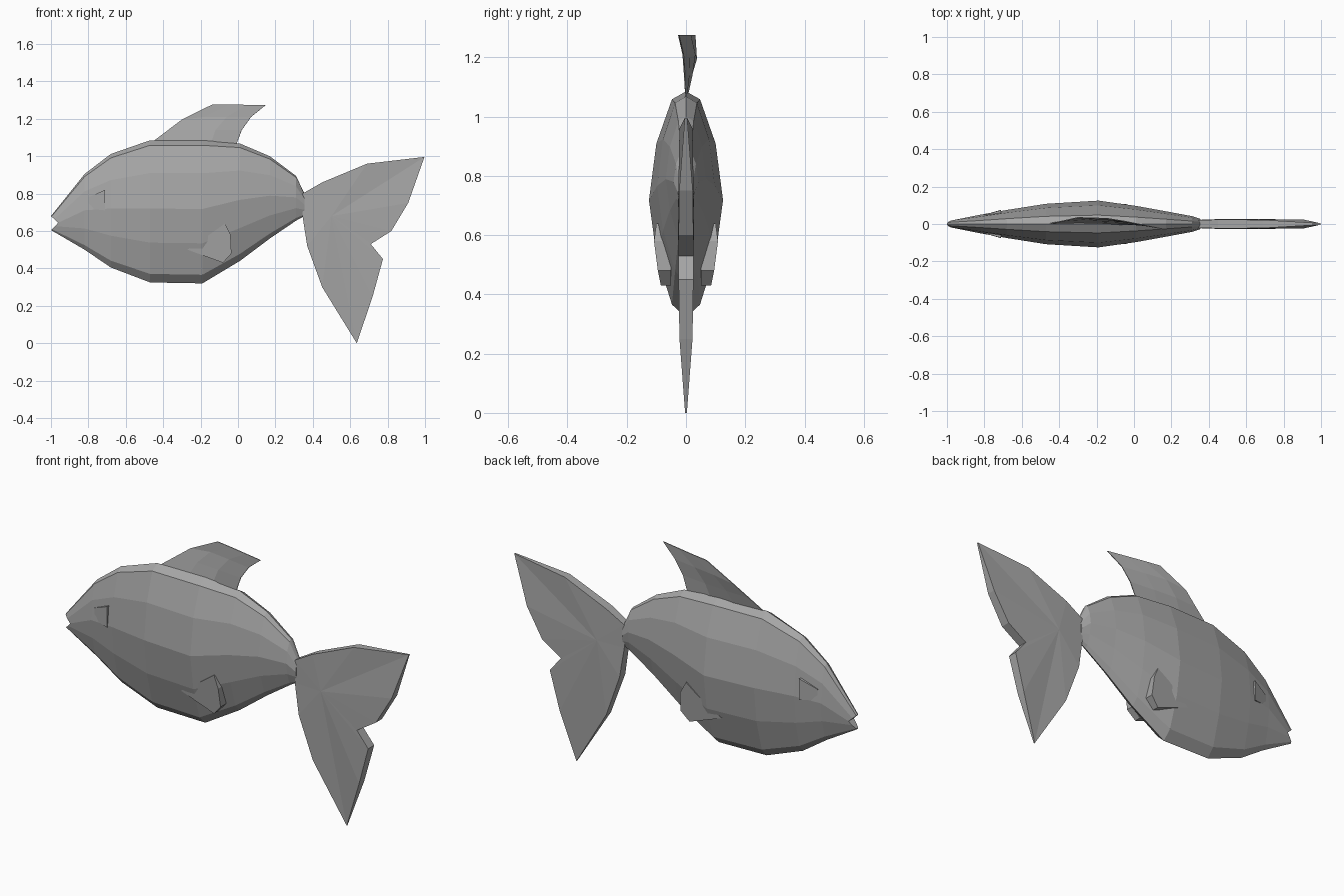
import bpy
import bmesh

cube = bpy.data.objects.get("Cube")
if cube:
    bpy.data.objects.remove(cube, do_unlink=True)

grey = bpy.data.materials.new("plain grey")
grey.use_nodes = True
GREY = (0.38, 0.38, 0.38, 1.0)
grey.diffuse_color = GREY
grey.node_tree.nodes["Principled BSDF"].inputs["Base Color"].default_value = GREY


def make(name, verts, faces):
    """Flat-shaded object with consistent outward normals."""
    bm = bmesh.new()
    vs = [bm.verts.new(v) for v in verts]
    for f in faces:
        bm.faces.new([vs[i] for i in f])
    bmesh.ops.recalc_face_normals(bm, faces=bm.faces[:])
    mesh = bpy.data.meshes.new(name)
    bm.to_mesh(mesh)
    bm.free()
    mesh.materials.append(grey)
    ob = bpy.data.objects.new(name, mesh)
    bpy.context.collection.objects.link(ob)
    return ob


def slab(name, outline, inner_y, side):
    """Prism from (x, z, outer y) points back to a flat inner plane."""
    n = len(outline)
    verts = [(x, side * y, z) for x, z, y in outline]
    verts += [(x, side * inner_y, z) for x, z, y in outline]
    faces = [range(n), range(2 * n - 1, n - 1, -1)]
    faces += [(i, (i + 1) % n, n + (i + 1) % n, n + i) for i in range(n)]
    return make(name, verts, faces)


# Body: one twelve-sided section lofted along x (x, top, bottom, half width)
half = [(0, 1), (0.38, 0.965), (0.8, 0.77), (1, 0.52), (0.8, 0.28), (0.38, 0.06), (0, 0)]
section = half + [(-w, t) for w, t in half[-2:0:-1]]
stations = [(-0.96, 0.68, 0.605, 0.022), (-0.82, 0.905, 0.50, 0.05), (-0.68, 1.012, 0.405, 0.075),
            (-0.47, 1.085, 0.325, 0.108), (-0.19, 1.085, 0.32, 0.125), (0.01, 1.068, 0.44, 0.097),
            (0.17, 1.0, 0.56, 0.068), (0.31, 0.895, 0.655, 0.042), (0.355, 0.80, 0.68, 0.027)]
N = len(section)
verts = []
for k, (x, top, bottom, width) in enumerate(stations):
    for w, t in section:
        # The first ring runs forward at both lips, leaving the mouth notch
        lip = 0.04 * abs(2 * t - 1) if k == 0 else 0
        verts.append((x - lip, w * width, bottom + t * (top - bottom)))
faces = [(k * N + i, k * N + (i + 1) % N, (k + 1) * N + (i + 1) % N, (k + 1) * N + i)
         for k in range(len(stations) - 1) for i in range(N)]
faces += [(0, 1, 2, 3, 9, 10, 11), (3, 4, 5, 6, 7, 8, 9)]
last = (len(stations) - 1) * N
faces.append(range(last, last + N))
make("body", verts, faces)

# Tail: outline (x, z, half thickness) fanned from a hub on each side
tail = [(0.345, 0.80, 0.02), (0.45, 0.86, 0.024), (0.69, 0.96, 0.022), (0.997, 0.996, 0.004),
        (0.91, 0.75, 0.023), (0.82, 0.60, 0.025), (0.71, 0.53, 0.025), (0.775, 0.45, 0.025),
        (0.72, 0.25, 0.022), (0.635, 0.0, 0.003), (0.45, 0.30, 0.02), (0.37, 0.52, 0.024),
        (0.345, 0.68, 0.02)]
n = len(tail)
verts = [(x, s * y, z) for s in (-1, 1) for x, z, y in tail]
verts += [(0.5, -0.027, 0.68), (0.5, 0.027, 0.68)]
faces = []
for i in range(n):
    j = (i + 1) % n
    faces += [(i, j, 2 * n), (n + j, n + i, 2 * n + 1), (i, n + i, n + j, j)]
make("tail_fin", verts, faces)

# Dorsal fin: thin twisted sheet, four rows rising from inside the back
rows = [
    [(-0.46, 0, 1.075), (-0.30, 0, 1.05), (-0.15, 0, 1.055), (-0.01, 0, 1.06)],
    [(-0.38, 0.017, 1.135), (-0.25, 0.02, 1.14), (-0.12, 0.01, 1.14), (0.02, -0.005, 1.14)],
    [(-0.30, 0.035, 1.195), (-0.18, 0.03, 1.21), (-0.06, 0.012, 1.21), (0.07, -0.01, 1.21)],
    [(-0.14, 0.03, 1.275), (-0.05, 0.015, 1.275), (0.05, -0.005, 1.275), (0.15, -0.025, 1.275)],
]
faces = [(r * 4 + c, r * 4 + c + 1, r * 4 + c + 5, r * 4 + c + 4)
         for r in range(3) for c in range(3)]
dorsal = make("dorsal_fin", [p for row in rows for p in row], faces)
solid = dorsal.modifiers.new("Thickness", 'SOLIDIFY')
solid.thickness = 0.004
solid.offset = 0

# Paired side fins and raised wedge eyes
fin = [(-0.27, 0.50, 0.088), (-0.14, 0.59, 0.103), (-0.07, 0.64, 0.100),
       (-0.04, 0.58, 0.108), (-0.035, 0.48, 0.095), (-0.08, 0.43, 0.085)]
eye = [(-0.80, 0.72, 0.050), (-0.80, 0.78, 0.050), (-0.71, 0.82, 0.074), (-0.71, 0.71, 0.076)]
for side, label in ((-1, "front"), (1, "back")):
    slab("side_fin_" + label, fin, 0.05, side)
    slab("eye_" + label, eye, 0.03, side)
